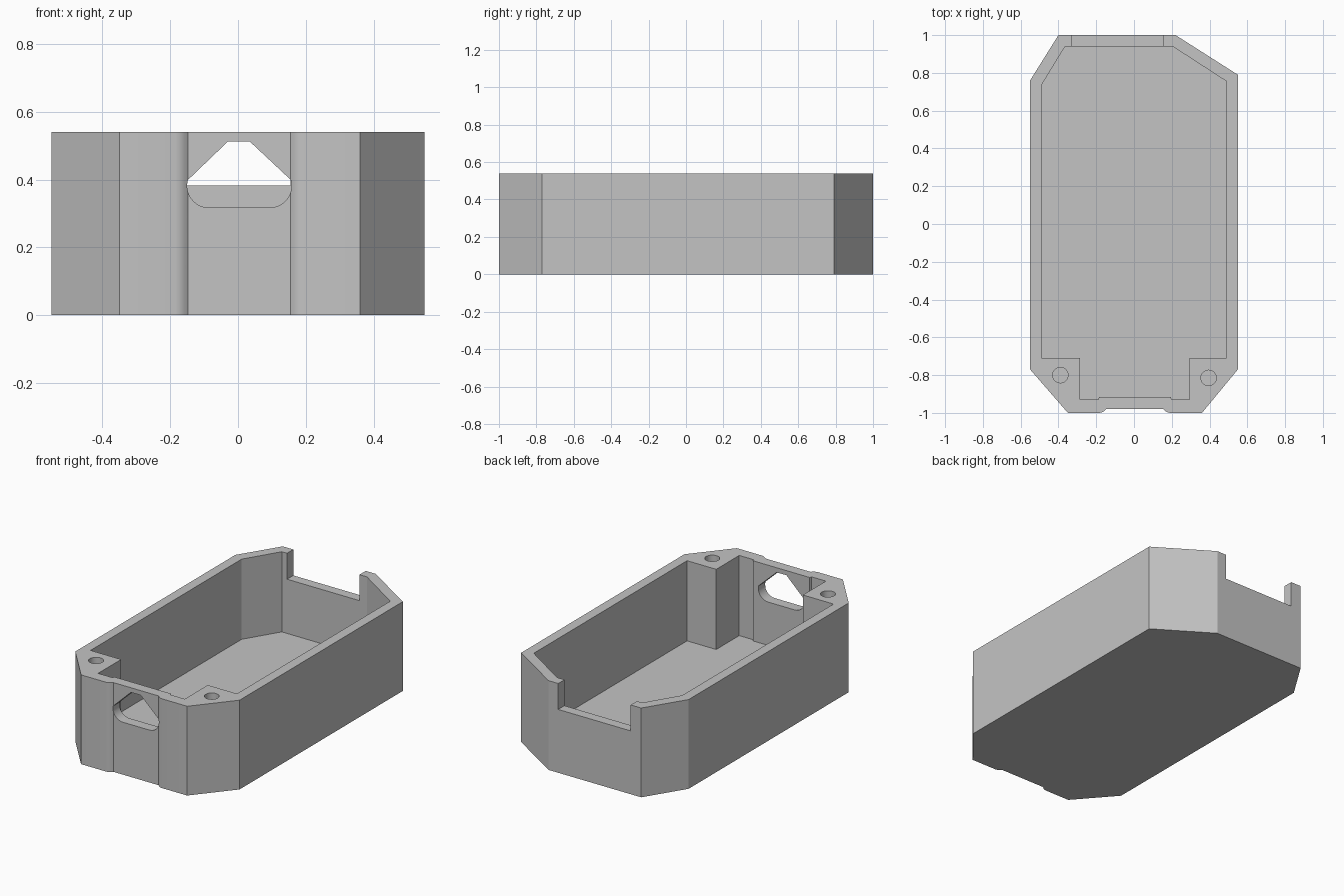
import bpy, bmesh, math
from mathutils import Vector

default = bpy.data.objects.get("Cube")
if default:
    bpy.data.objects.remove(default, do_unlink=True)

HEIGHT, FLOOR = 0.54, 0.055

grey = bpy.data.materials.new("plain grey")
grey.use_nodes = True
colour = (0.55, 0.55, 0.55, 1)
grey.diffuse_color = colour
grey.node_tree.nodes["Principled BSDF"].inputs["Base Color"].default_value = colour


def prism(name, points, sweep):
    """Extrude a closed outline of 3D points along the sweep vector."""
    bm = bmesh.new()
    face = bm.faces.new([bm.verts.new(p) for p in points])
    new = bmesh.ops.extrude_face_region(bm, geom=[face])["geom"]
    bmesh.ops.translate(bm, vec=Vector(sweep),
                        verts=[g for g in new if isinstance(g, bmesh.types.BMVert)])
    bmesh.ops.recalc_face_normals(bm, faces=bm.faces)
    mesh = bpy.data.meshes.new(name)
    bm.to_mesh(mesh)
    bm.free()
    mesh.materials.append(grey)
    obj = bpy.data.objects.new(name, mesh)
    bpy.context.collection.objects.link(obj)
    return obj


def upright(name, outline, z0, z1):
    return prism(name, [(x, y, z0) for x, y in outline], (0, 0, z1 - z0))


def through_wall(name, outline, y0, y1):
    return prism(name, [(x, y0, z) for x, z in outline], (0, y1 - y0, 0))


def arc(cx, cy, r, start, end, steps):
    angles = [math.radians(start + (end - start) * i / steps) for i in range(steps + 1)]
    return [(cx + r * math.cos(a), cy + r * math.sin(a)) for a in angles]


# Outer body with chamfered corners and a shallow rounded recess in front
recess_left = [(-0.185, -1), (-0.172, -0.998), (-0.159, -0.991), (-0.147, -0.98)]
recess_right = [(0.155, -0.98), (0.167, -0.991), (0.18, -0.998), (0.193, -1)]
outer = [(-0.55, 0.76), (-0.55, -0.77), (-0.35, -1)] + recess_left + recess_right + [
    (0.36, -1), (0.55, -0.77), (0.55, 0.79), (0.22, 1), (-0.4, 1)]
body = upright("case_body", outer, 0, HEIGHT)

# Cavity leaving solid screw posts in both front corners
inner = [(-0.49, 0.735), (-0.49, -0.71), (-0.285, -0.71), (-0.285, -0.93),
         (-0.19, -0.93), (-0.185, -0.917), (0.195, -0.917), (0.2, -0.93),
         (0.295, -0.93), (0.295, -0.71), (0.49, -0.71), (0.49, 0.755),
         (0.205, 0.94), (-0.365, 0.94)]
cutters = [upright("cavity_cutter", inner, FLOOR, 0.7)]

# Open notch in the back wall
notch = [(-0.33, 0.383), (0.155, 0.383), (0.155, 0.7), (-0.33, 0.7)]
cutters.append(through_wall("notch_cutter", notch, 0.8, 1.1))

# Cable opening in the front wall: rounded below, tapered above
opening = arc(-0.085, 0.382, 0.065, 165, 270, 10) + arc(0.093, 0.382, 0.065, 270, 375, 10)
opening += [(0.035, 0.512), (-0.03, 0.512)]
cutters.append(through_wall("opening_cutter", opening, -1.1, -0.8))

# Blind screw holes in the posts
for side, x, y in (("right", -0.39, -0.8), ("left", 0.395, -0.815)):
    ring = arc(x, y, 0.041, 0, 360, 32)[:-1]
    cutters.append(upright(side + "_screw_cutter", ring, 0.2, 0.7))

for cutter in cutters:
    mod = body.modifiers.new(cutter.name, "BOOLEAN")
    mod.operation = "DIFFERENCE"
    mod.solver = "EXACT"
    mod.object = cutter
    cutter.hide_render = True

# Bake the cuts and discard the cutters
bpy.context.view_layer.update()
evaluated = body.evaluated_get(bpy.context.evaluated_depsgraph_get())
body_mesh = bpy.data.meshes.new_from_object(evaluated)
body.modifiers.clear()
body.data = body_mesh
for cutter in cutters:
    bpy.data.objects.remove(cutter, do_unlink=True)

# Smooth the small curves, keep the corners sharp
bpy.ops.object.select_all(action="DESELECT")
body.select_set(True)
bpy.context.view_layer.objects.active = body
bpy.ops.object.shade_smooth_by_angle(angle=math.radians(25))
